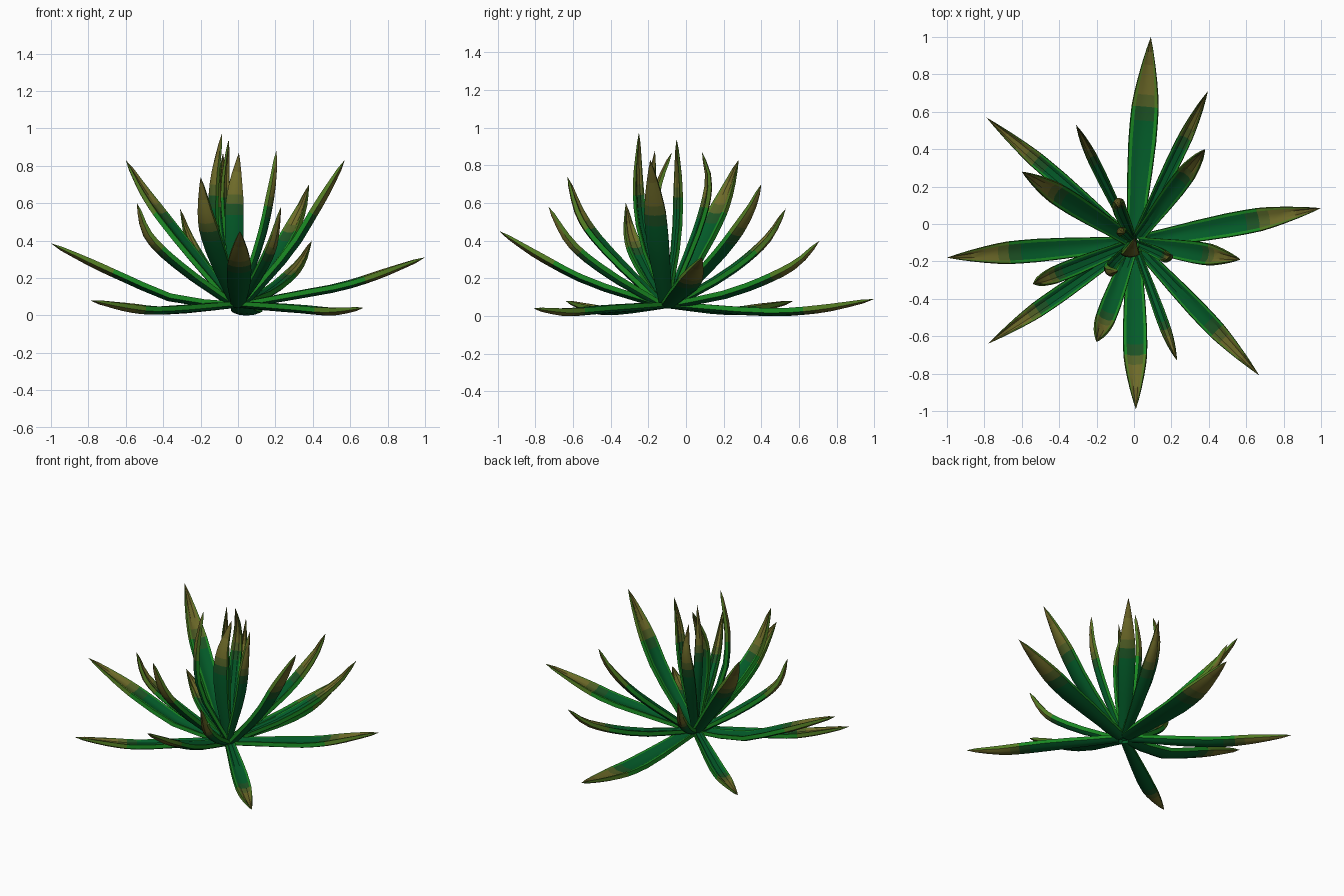
import bpy, bmesh, math
from mathutils import Vector

if "Cube" in bpy.data.objects:
    bpy.data.objects.remove(bpy.data.objects["Cube"])


def material(name, rgb):
    m = bpy.data.materials.new(name)
    m.diffuse_color = (*rgb, 1)
    m.use_nodes = True
    m.node_tree.nodes["Principled BSDF"].inputs["Base Color"].default_value = m.diffuse_color
    return m


MATS = [
    material("leaf green", (0.001, 0.105, 0.022)),
    material("rim green", (0.010, 0.25, 0.016)),
    material("fading green", (0.012, 0.085, 0.018)),
    material("olive green", (0.085, 0.12, 0.02)),
    material("dry olive", (0.155, 0.145, 0.022)),
    material("dry brown tip", (0.13, 0.113, 0.018)),
    material("yellow green rim", (0.085, 0.20, 0.016)),
]
GREEN, RIM, FADE, OLIVE_GREEN, OLIVE, BROWN, TIP_RIM = range(7)
# colour zones along the leaf: (ends at fraction, colour)
ZONES = [(0.57, GREEN), (0.64, FADE), (0.70, OLIVE_GREEN), (0.85, OLIVE), (2, BROWN)]

CENTRE = Vector((0.0, -0.10, 0.06))
# cross-section: raised rims, shallow trough on top, rounded keel below (half width, thickness)
SECTION = [(-1, -0.22), (-0.94, 0.45), (-0.7, 0.42), (-0.35, 0.1), (0.35, 0.1), (0.7, 0.42),
           (0.94, 0.45), (1, -0.22), (0.55, -0.55), (0, -0.68), (-0.55, -0.55)]
RIM_SIDES = (0, 1, 5, 6)
# along the leaf: (fraction of length, width factor)
RINGS = [(0, 0.6), (0.15, 0.72), (0.33, 0.9), (0.48, 1.0), (0.58, 1.0), (0.65, 0.97),
         (0.71, 0.87), (0.78, 0.71), (0.86, 0.49), (0.94, 0.23)]


def smooth_path(pts):
    """Catmull-Rom curve through pts, resampled evenly by length."""
    p = [2 * pts[0] - pts[1]] + pts + [2 * pts[-1] - pts[-2]]
    fine = []
    for i in range(1, len(p) - 2):
        a, b, c, d = p[i - 1:i + 3]
        for k in range(12):
            t = k / 12
            fine.append(0.5 * (2 * b + (c - a) * t + (2 * a - 5 * b + 4 * c - d) * t * t
                               + (3 * b - a - 3 * c + d) * t ** 3))
    fine.append(pts[-1])
    dist = [0]
    for a, b in zip(fine, fine[1:]):
        dist.append(dist[-1] + (b - a).length)

    def at(t):
        s = min(max(t, 0), 1) * dist[-1]
        for i in range(1, len(fine)):
            if s <= dist[i] + 1e-9:
                return fine[i - 1].lerp(fine[i], (s - dist[i - 1]) / (dist[i] - dist[i - 1]))
        return fine[-1]
    return at


def leaf(name, pts, facing, width, thick=0.038):
    at = smooth_path(pts)
    side = Vector((-facing.y, facing.x, 0)).normalized()
    bm = bmesh.new()
    rings = []
    for t, w in RINGS:
        tangent = (at(t + 0.02) - at(t - 0.02)).normalized()
        s = (side - tangent * side.dot(tangent)).normalized()
        up = tangent.cross(s)
        th = thick * (0.3 + 0.7 * min(1, w / 0.8))
        rings.append([bm.verts.new(at(t) + s * u * w * width / 2 + up * v * th)
                      for u, v in SECTION])
    tip = bm.verts.new(pts[-1])
    n = len(SECTION)
    bm.faces.new(rings[0])
    for r in range(len(rings)):
        t = RINGS[r][0]
        zone = next(c for end, c in ZONES if t < end)
        for j in range(n):
            k = (j + 1) % n
            if r + 1 < len(rings):
                f = bm.faces.new((rings[r][j], rings[r][k], rings[r + 1][k], rings[r + 1][j]))
            else:
                f = bm.faces.new((rings[r][j], rings[r][k], tip))
            # colour by distance along the leaf, with brighter rims
            if j in RIM_SIDES:
                f.material_index = RIM if t < 0.64 else TIP_RIM
            else:
                f.material_index = zone
            f.smooth = True
    bmesh.ops.recalc_face_normals(bm, faces=bm.faces)
    for e in bm.edges:
        if len(e.link_faces) == 2 and e.calc_face_angle(0) > math.radians(35):
            e.smooth = False
    me = bpy.data.meshes.new(name)
    bm.to_mesh(me)
    bm.free()
    for m in MATS:
        me.materials.append(m)
    ob = bpy.data.objects.new(name, me)
    bpy.context.collection.objects.link(ob)


# spreading leaves: tip x, y, z, then (reach, height) of two bends, width
LOW = [
    (0.09, 1.00, 0.09, 0.46, 0.025, 0.73, 0.04, 0.15),
    (0.67, -0.81, 0.04, 0.45, 0.04, 0.75, 0.024, 0.10),
    (-0.78, -0.64, 0.08, 0.54, 0.03, 0.77, 0.045, 0.09),
    (-0.79, 0.57, 0.08, 0.50, 0.03, 0.77, 0.05, 0.09),
    (1.00, 0.085, 0.31, 0.30, 0.11, 0.60, 0.17, 0.13),
    (-1.00, -0.18, 0.385, 0.33, 0.09, 0.60, 0.20, 0.125),
    (0.01, -0.99, 0.45, 0.45, 0.18, 0.74, 0.31, 0.13),
    (0.395, 0.71, 0.40, 0.44, 0.13, 0.81, 0.26, 0.08),
]
MIDDLE = [
    (0.38, 0.40, 0.70, 0.58, 0.34, 0.87, 0.55, 0.105),
    (0.57, -0.19, 0.83, 0.49, 0.35, 0.72, 0.56, 0.12),
    (0.23, -0.73, 0.58, 0.48, 0.22, 0.80, 0.38, 0.06),
    (-0.20, -0.63, 0.74, 0.57, 0.33, 0.85, 0.52, 0.11),
    (-0.54, -0.32, 0.60, 0.55, 0.25, 0.88, 0.42, 0.095),
    (-0.60, 0.28, 0.83, 0.51, 0.40, 0.80, 0.63, 0.12),
    (-0.31, 0.53, 0.57, 0.51, 0.23, 0.83, 0.40, 0.06),
]
for tier, rows in (("low_leaf", LOW), ("middle_leaf", MIDDLE)):
    for i, (x, y, z, f1, z1, f2, z2, w) in enumerate(rows):
        d = Vector((x, y, 0)) - Vector((CENTRE.x, CENTRE.y, 0))
        pts = [CENTRE + d.normalized() * 0.03]
        pts += [Vector((CENTRE.x + d.x * f, CENTRE.y + d.y * f, h)) for f, h in ((f1, z1), (f2, z2))]
        leaf(f"{tier}_{i + 1}", pts + [Vector((x, y, z))], d, w)

# upright heart leaves: lower bend, upper bend, tip, facing direction, width
UPRIGHT = [
    ((-0.12, -0.22, 0.40), (-0.13, -0.255, 0.68), (-0.085, -0.25, 0.975), (-1, -0.8), 0.065),
    ((-0.05, -0.05, 0.40), (-0.07, -0.04, 0.68), (-0.05, -0.05, 0.94), (-0.7, 0.7), 0.055),
    ((0.12, -0.15, 0.40), (0.18, -0.18, 0.68), (0.205, -0.165, 0.88), (1, -0.4), 0.065),
    ((-0.02, -0.15, 0.40), (-0.015, -0.15, 0.66), (0.005, -0.075, 0.87), (0, -1), 0.10),
    ((-0.07, 0.06, 0.45), (-0.085, 0.12, 0.70), (-0.08, 0.085, 0.87), (-0.4, 1), 0.075),
]
for i, (a, b, tip, face, w) in enumerate(UPRIGHT):
    leaf(f"heart_leaf_{i + 1}", [CENTRE.copy(), Vector(a), Vector(b), Vector(tip)],
         Vector((*face, 0)), w, 0.032)
